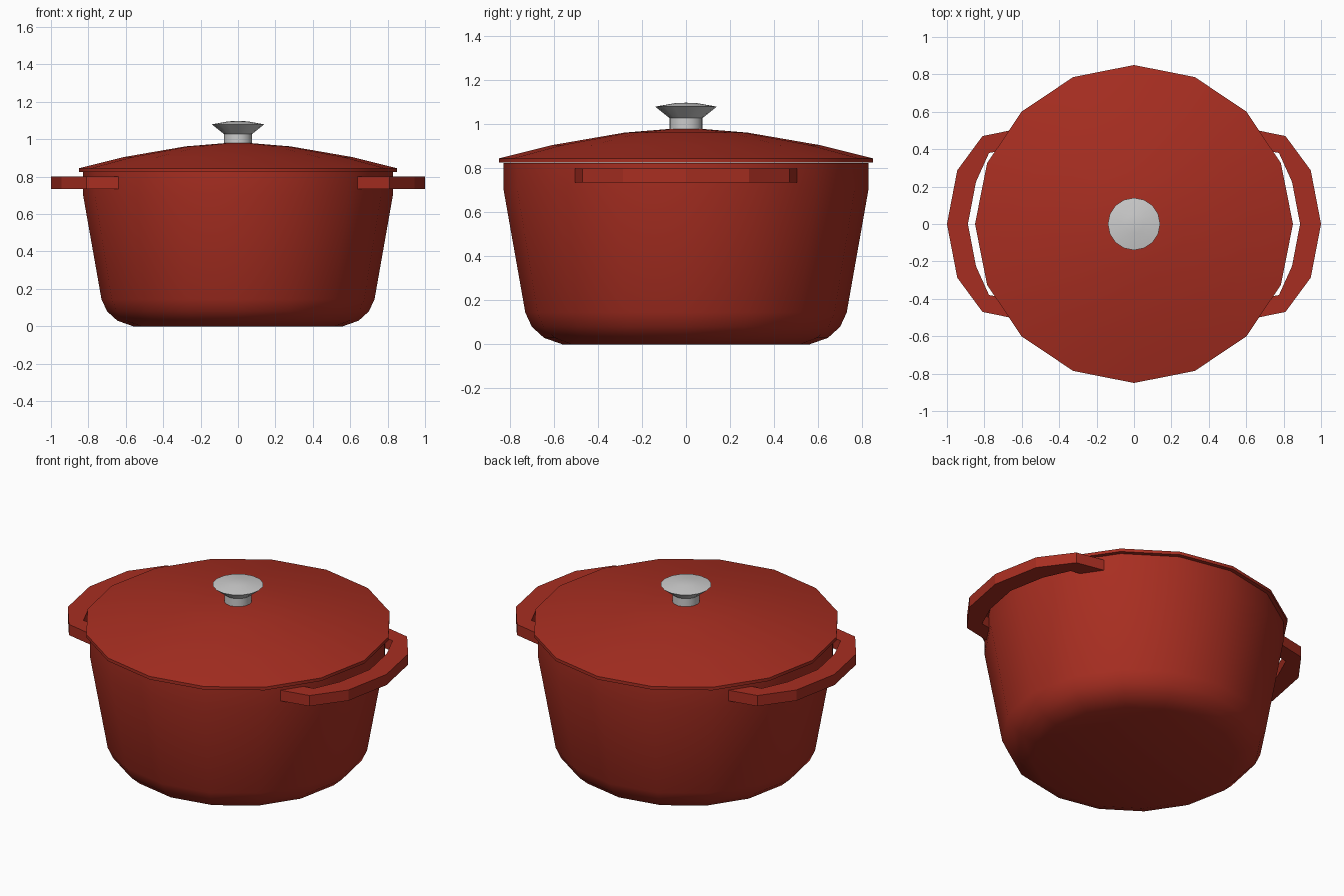
import bpy, bmesh
from math import cos, sin, pi, radians

if "Cube" in bpy.data.objects:
    bpy.data.objects.remove(bpy.data.objects["Cube"])

SIDES = 16
red = bpy.data.materials.new("red_enamel")
red.diffuse_color = (0.39, 0.027, 0.015, 1)
red.use_nodes = True
red.node_tree.nodes["Principled BSDF"].inputs["Base Color"].default_value = red.diffuse_color


def finish(bm, name, mat=None, smooth=True):
    bmesh.ops.recalc_face_normals(bm, faces=bm.faces)
    mesh = bpy.data.meshes.new(name)
    bm.to_mesh(mesh)
    bm.free()
    obj = bpy.data.objects.new(name, mesh)
    bpy.context.collection.objects.link(obj)
    if mat:
        mesh.materials.append(mat)
    if smooth:
        bpy.ops.object.select_all(action='DESELECT')
        obj.select_set(True)
        bpy.context.view_layer.objects.active = obj
        bpy.ops.object.shade_smooth_by_angle(angle=radians(30))
    return obj


def lathe(name, profile, mat=None):
    """Spin an (r, z) profile round z; r = 0 makes a pole."""
    bm = bmesh.new()
    rings = []
    for r, z in profile:
        n = SIDES if r > 0 else 1
        rings.append([bm.verts.new((r * cos(2 * pi * i / SIDES),
                                    r * sin(2 * pi * i / SIDES), z)) for i in range(n)])
    for a, b in zip(rings, rings[1:]):
        for i in range(SIDES):
            j = (i + 1) % SIDES
            if len(a) == 1:
                bm.faces.new((a[0], b[i], b[j]))
            elif len(b) == 1:
                bm.faces.new((a[i], a[j], b[0]))
            else:
                bm.faces.new((a[i], a[j], b[j], b[i]))
    return finish(bm, name, mat)


# Hollow pot: outside up to the rim, then down the inside
lathe("pot_body", [(0, 0), (0.56, 0), (0.645, 0.03), (0.70, 0.08), (0.73, 0.145),
                   (0.828, 0.70), (0.828, 0.825), (0.77, 0.825), (0.77, 0.70),
                   (0.68, 0.16), (0.55, 0.06), (0, 0.06)], red)

# Domed lid
lathe("lid", [(0, 0.826), (0.85, 0.826), (0.85, 0.845), (0.61, 0.905),
              (0.28, 0.962), (0, 0.985)], red)

# Knob
lathe("lid_knob", [(0, 0.97), (0.075, 0.97), (0.075, 1.028), (0.14, 1.08),
                   (0.05, 1.096), (0, 1.098)])

# Loop handles on both sides
half_outer = [(0.60, 0.513), (0.81, 0.47), (0.945, 0.287)]
half_inner = [(0.60, 0.41), (0.775, 0.38), (0.845, 0.225)]


def mirrored(half, mid):
    return half + [(mid, 0)] + [(x, -y) for x, y in reversed(half)]


for side, sx in (("left", -1), ("right", 1)):
    bm = bmesh.new()
    sections = []
    for o, i in zip(mirrored(half_outer, 1.0), mirrored(half_inner, 0.888)):
        sections.append([bm.verts.new((sx * p[0], p[1], z)) for p, z in
                         ((o, 0.735), (o, 0.80), (i, 0.80), (i, 0.735))])
    for a, b in zip(sections, sections[1:]):
        for k in range(4):
            m = (k + 1) % 4
            bm.faces.new((a[k], a[m], b[m], b[k]))
    bm.faces.new(sections[0])
    bm.faces.new(sections[-1])
    finish(bm, side + "_handle", red, smooth=False)
